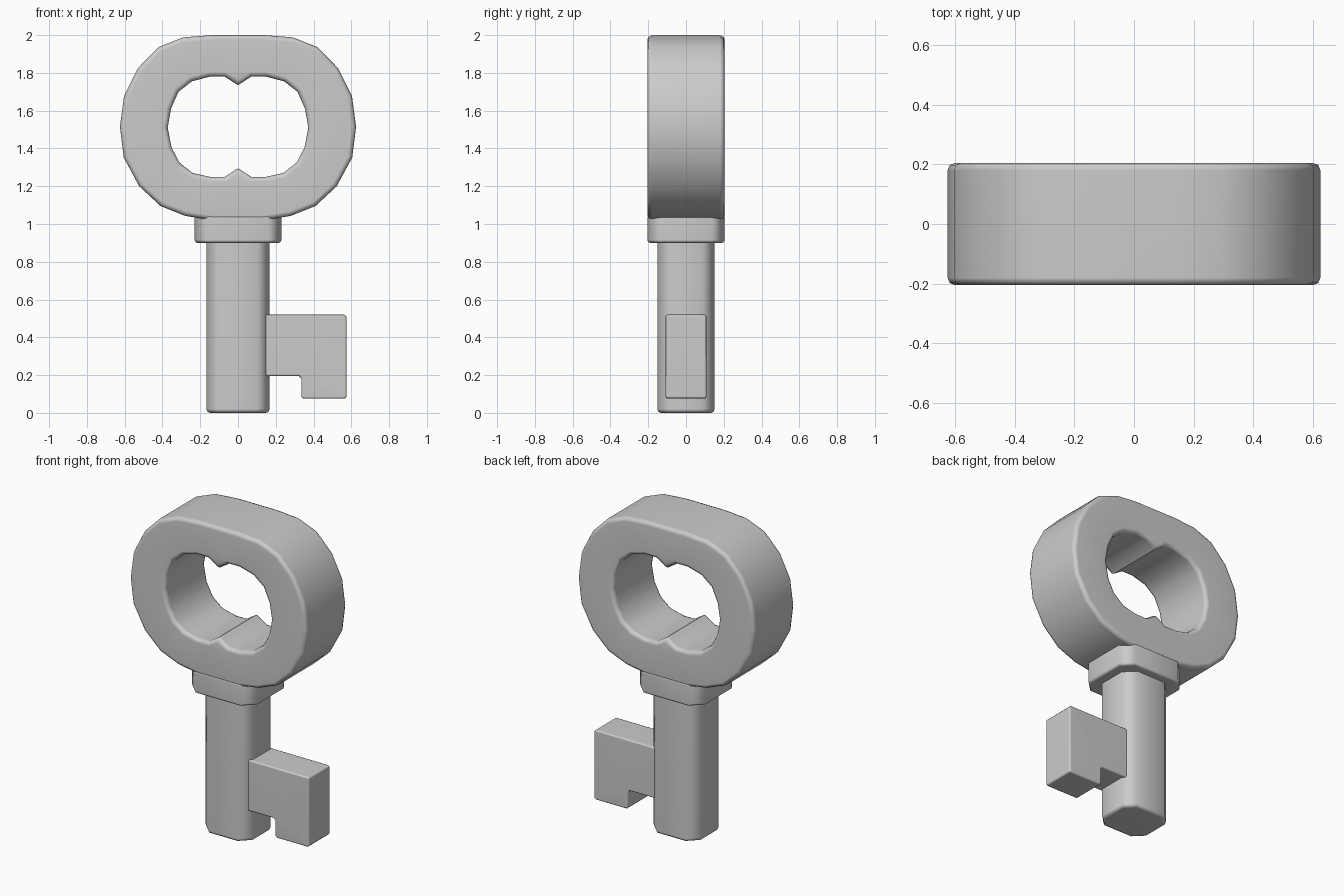
import bpy, bmesh, math
from mathutils import Vector

if "Cube" in bpy.data.objects:
    bpy.data.objects.remove(bpy.data.objects["Cube"])


def mirrored(half):
    """Close a right-half outline (listed top to bottom) by mirroring in x."""
    return half + [(-x, z) for x, z in reversed(half) if x > 1e-6]


def chamfered(hx, hy, c):
    """Rectangle outline with cut corners."""
    return [(hx, hy - c), (hx - c, hy), (c - hx, hy), (-hx, hy - c),
            (-hx, c - hy), (c - hx, -hy), (hx - c, -hy), (hx, c - hy)]


def prism(name, loops, place, depth, bevel):
    """Fill outlines (outer, then holes), extrude and round the rims."""
    bm = bmesh.new()
    edges = []
    for loop in loops:
        vs = [bm.verts.new(place(u, v)) for u, v in loop]
        edges += [bm.edges.new((a, b)) for a, b in zip(vs, vs[1:] + vs[:1])]
    bmesh.ops.triangle_fill(bm, edges=edges, use_beauty=True)
    ext = bmesh.ops.extrude_face_region(bm, geom=bm.faces[:], use_keep_orig=True)
    moved = [g for g in ext["geom"] if isinstance(g, bmesh.types.BMVert)]
    bmesh.ops.translate(bm, verts=moved, vec=Vector(depth))
    bmesh.ops.recalc_face_normals(bm, faces=bm.faces[:])
    rims = [e for e in bm.edges
            if len(e.link_faces) == 2 and e.calc_face_angle() > math.radians(75)]
    bmesh.ops.bevel(bm, geom=rims, offset=bevel, segments=2, profile=0.5,
                    affect='EDGES', clamp_overlap=True)
    bmesh.ops.recalc_face_normals(bm, faces=bm.faces[:])
    me = bpy.data.meshes.new(name)
    bm.to_mesh(me)
    bm.free()
    ob = bpy.data.objects.new(name, me)
    bpy.context.collection.objects.link(ob)
    bpy.ops.object.select_all(action='DESELECT')
    ob.select_set(True)
    bpy.context.view_layer.objects.active = ob
    bpy.ops.object.shade_smooth_by_angle(angle=math.radians(50))
    wn = ob.modifiers.new("normals", 'WEIGHTED_NORMAL')
    wn.keep_sharp = True
    return ob


def upright(y):
    return lambda x, z: (x, y, z)


def level(z):
    return lambda x, y: (x, y, z)


# Ring-shaped handle with a pinched hole
outer = mirrored([(0.14, 2.0), (0.29, 1.988), (0.42, 1.937), (0.53, 1.825),
                  (0.603, 1.68), (0.625, 1.515), (0.605, 1.352), (0.523, 1.2),
                  (0.41, 1.095), (0.28, 1.043), (0.14, 1.02)])
hole = mirrored([(0, 1.735), (0.07, 1.78), (0.15, 1.78), (0.245, 1.755),
                 (0.315, 1.7), (0.355, 1.61), (0.372, 1.51), (0.352, 1.405),
                 (0.31, 1.325), (0.24, 1.27), (0.15, 1.25), (0.07, 1.25), (0, 1.295)])
prism("handle_ring", [outer, hole], upright(-0.205), (0, 0.41, 0), 0.025)

# Collar and shaft
prism("collar", [chamfered(0.23, 0.205, 0.07)], level(0.9), (0, 0, 0.145), 0.015)
prism("shaft", [chamfered(0.167, 0.152, 0.065)], level(0.0), (0, 0, 0.92), 0.02)

# Stepped bit with slightly cut corners
c = 0.012
bit = [(0.14, 0.52), (0.575 - c, 0.52), (0.575, 0.52 - c), (0.575, 0.075 + c),
       (0.575 - c, 0.075), (0.335 + c, 0.075), (0.335, 0.075 + c),
       (0.335, 0.195 - c), (0.335 - c, 0.195), (0.14, 0.195)]
prism("bit", [bit], upright(-0.108), (0, 0.216, 0), 0.035)
